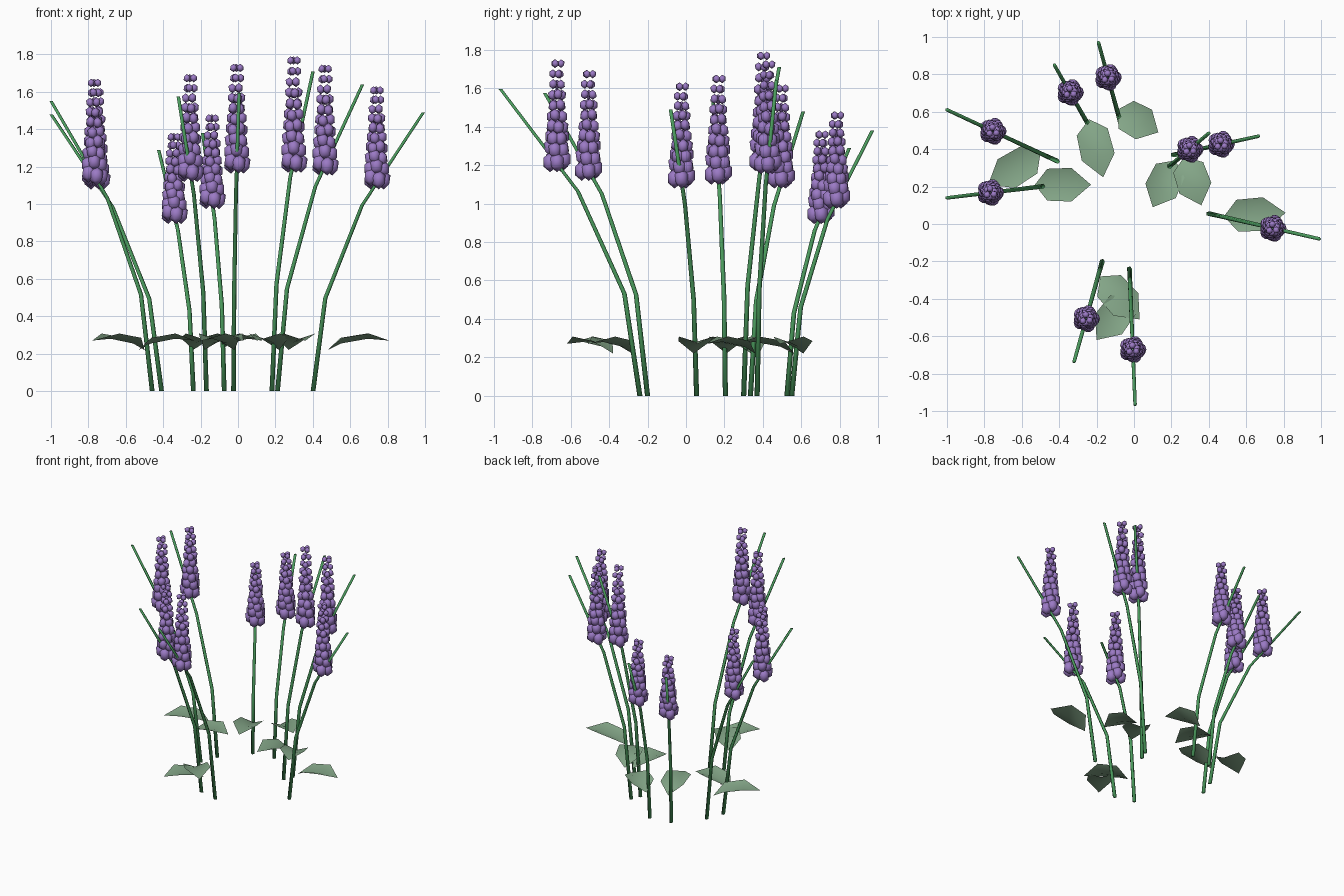
import bpy
import bmesh
from math import cos, sin, tau
from mathutils import Matrix, Vector

cube = bpy.data.objects.get("Cube")
if cube:
    bpy.data.objects.remove(cube, do_unlink=True)


def make_material(name, colour):
    mat = bpy.data.materials.new(name)
    mat.use_nodes = True
    mat.diffuse_color = (*colour, 1)
    shader = next(n for n in mat.node_tree.nodes if n.type == 'BSDF_PRINCIPLED')
    shader.inputs["Base Color"].default_value = (*colour, 1)
    return mat


STEM_GREEN = make_material("stem green", (0.07, 0.33, 0.11))
LEAF_GREEN = make_material("leaf green", (0.23, 0.38, 0.245))
PETAL_PURPLE = make_material("petal purple", (0.33, 0.195, 0.56))


def finish(bm, name, mat):
    for face in bm.faces:
        face.smooth = True
    mesh = bpy.data.meshes.new(name)
    bm.to_mesh(mesh)
    bm.free()
    mesh.materials.append(mat)
    obj = bpy.data.objects.new(name, mesh)
    bpy.context.collection.objects.link(obj)
    return obj


def build_stem(name, base, tip, height, sides=5, segments=3):
    """Tapered tube that leans outward as the square of its height."""
    bm = bmesh.new()
    rings = []
    for i in range(segments + 1):
        t = i / segments
        centre = base.lerp(tip, t * t)
        radius = 0.014 - 0.004 * t
        rings.append([bm.verts.new((centre.x + radius * cos(tau * k / sides),
                                    centre.y + radius * sin(tau * k / sides),
                                    height * t)) for k in range(sides)])
    for low, high in zip(rings, rings[1:]):
        for k in range(sides):
            n = (k + 1) % sides
            bm.faces.new((low[k], low[n], high[n], high[k]))
    bm.faces.new(rings[0][::-1])
    bm.faces.new(rings[-1])
    finish(bm, name, STEM_GREEN)


def build_flower(name, centre, bottom, top, tiers=10):
    """Upright spike of rounded buds in shrinking, staggered tiers."""
    bm = bmesh.new()
    for i in range(tiers):
        t = i / (tiers - 1)
        shrink = (1 - t) ** 1.3
        bud = 0.02 + 0.02 * shrink
        ring = 0.021 + 0.017 * shrink
        z = bottom + 0.05 + (top - bottom - 0.072) * t ** 0.95
        count = 5 if t < 0.4 else 4 if t < 0.7 else 3
        for k in range(count):
            a = tau * (k + 0.5 * (i % 2)) / count + 0.3 * i
            # Neighbouring buds sit at slightly different heights low down
            lift = 0.016 * shrink * (k % 2)
            place = Matrix.Translation((centre.x + ring * cos(a),
                                        centre.y + ring * sin(a), z + lift))
            stretch = Matrix.Diagonal((1, 1, 1.1 + 0.2 * shrink, 1))
            bmesh.ops.create_icosphere(
                bm, subdivisions=1, radius=bud,
                matrix=place @ Matrix.Rotation(a, 4, 'Z') @ stretch)
    finish(bm, name, PETAL_PURPLE)


def build_leaf(name, start, tip):
    """Arched six-cornered blade with gently raised edges."""
    bm = bmesh.new()
    along = tip - start
    side = Vector((-along.y, along.x)).normalized()

    def point(t, width, z):
        p = start + along * t + side * width
        return bm.verts.new((p.x, p.y, z))

    root, end = point(0, 0, 0.22), point(1, 0, 0.27)
    left = [point(0.22, 0.085, 0.285), point(0.65, 0.09, 0.308)]
    right = [point(0.22, -0.085, 0.285), point(0.65, -0.09, 0.308)]
    spine = [point(0.22, 0, 0.255), point(0.65, 0, 0.28)]
    for edge in (left, right):
        for corners in ((root, spine[0], edge[0]),
                        (spine[0], spine[1], edge[1], edge[0]),
                        (spine[1], end, edge[1])):
            bm.faces.new(corners if edge is left else corners[::-1])
    finish(bm, name, LEAF_GREEN)


# stem base, stem tip, stem height, flower bottom and top, leaf start, leaf tip
PLANTS = [
    ((-.24, .525), (-.425, .85), 1.29, .895, 1.38, (-.24, .56), (-.165, .25)),
    ((-.075, .55), (-.19, .97), 1.38, .975, 1.48, (-.09, .61), (.13, .49)),
    ((-.41, .335), (-1, .61), 1.48, 1.08, 1.62, (-.5, .38), (-.78, .21)),
    ((-.46, .205), (-1, .14), 1.55, 1.10, 1.67, (-.53, .21), (-.23, .21)),
    ((.18, .30), (.40, .485), 1.71, 1.17, 1.79, (.22, .34), (.1, .09)),
    ((.21, .37), (.665, .47), 1.64, 1.155, 1.745, (.27, .36), (.36, .1)),
    ((.40, .055), (.99, -.08), 1.49, 1.08, 1.63, (.48, .04), (.81, .06)),
    ((-.17, -.2), (-.32, -.735), 1.575, 1.12, 1.695, (-.18, -.28), (.03, -.51)),
    ((-.025, -.24), (.005, -.965), 1.595, 1.165, 1.75, (-.02, -.38), (-.2, -.62)),
]

for i, (base, tip, height, bottom, top, start, end) in enumerate(PLANTS, 1):
    base, tip = Vector(base), Vector(tip)
    # The flower sits further along stems that lean more
    reach = 0.5 + 0.13 * (tip - base).length
    build_stem(f"stem_{i}", base, tip, height)
    build_flower(f"flower_{i}", base.lerp(tip, reach), bottom, top)
    build_leaf(f"leaf_{i}", Vector(start), Vector(end))
